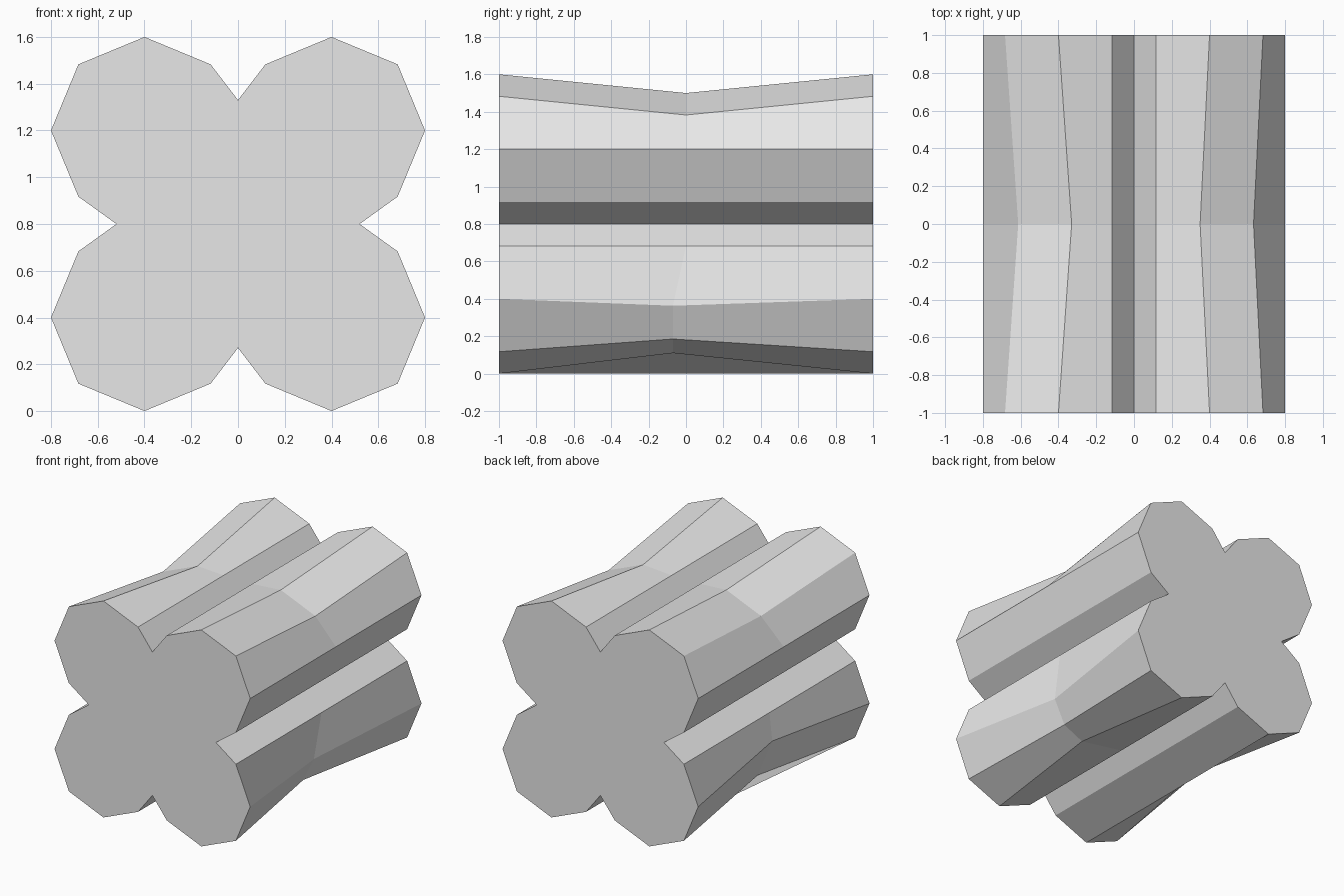
import bpy, bmesh
from math import sin, cos, radians
from mathutils import Vector

cube = bpy.data.objects.get("Cube")
if cube:
    bpy.data.objects.remove(cube, do_unlink=True)

RADIUS = 0.4
HALF_LENGTH = 1.0
MID_HEIGHT = 0.8

# Four lobes, counter-clockwise: first angle, centre signs, notch after the lobe,
# and how far the waist pulls in each corner (corner number: offset)
upper_right_pull = Vector((-0.05, 0, -0.1))
upper_left_pull = Vector((0.07, 0, -0.105))
lower_left_pull = Vector((0.095, 0, 0.078))
lobes = [
    (-45, (1, 1), (0, 0.53), {2: upper_right_pull, 3: upper_right_pull}),
    (45, (-1, 1), (-0.52, 0), {1: upper_left_pull, 2: upper_left_pull}),
    (135, (-1, -1), (0, -0.53), {1: lower_left_pull, 2: lower_left_pull}),
    (225, (1, -1), (0.52, 0), {1: Vector((0.02, -0.07, 0.11)),
                               2: Vector((-0.1, -0.07, 0.068)),
                               3: Vector((-0.13, -0.07, -0.037))}),
]

# Clover outline, with the waist offset of each corner
outline = []
for start, (sx, sz), notch, pulls in lobes:
    for i in range(5):
        a = radians(start + 45 * i)
        point = Vector((sx * RADIUS + RADIUS * cos(a), 0,
                        MID_HEIGHT + sz * RADIUS + RADIUS * sin(a)))
        outline.append((point, pulls.get(i, Vector())))
    outline.append((Vector((notch[0], 0, MID_HEIGHT + notch[1])), Vector()))

# Front, waist and back rings, bridged and capped
bm = bmesh.new()
rings = []
for y, pull in ((-HALF_LENGTH, 0), (0, 1), (HALF_LENGTH, 0)):
    rings.append([bm.verts.new(p + Vector((0, y, 0)) + d * pull) for p, d in outline])
count = len(outline)
for near, far in zip(rings, rings[1:]):
    for i in range(count):
        j = (i + 1) % count
        bm.faces.new((near[i], near[j], far[j], far[i]))
bm.faces.new(rings[0])
bm.faces.new(rings[-1][::-1])
bmesh.ops.recalc_face_normals(bm, faces=bm.faces)

mesh = bpy.data.meshes.new("lobed_column")
bm.to_mesh(mesh)
bm.free()
column = bpy.data.objects.new("lobed_column", mesh)
bpy.context.collection.objects.link(column)

# Plain light grey
grey = bpy.data.materials.new("light_grey")
grey.use_nodes = True
colour = (0.8, 0.8, 0.8, 1)
grey.diffuse_color = colour
grey.node_tree.nodes["Principled BSDF"].inputs["Base Color"].default_value = colour
mesh.materials.append(grey)
